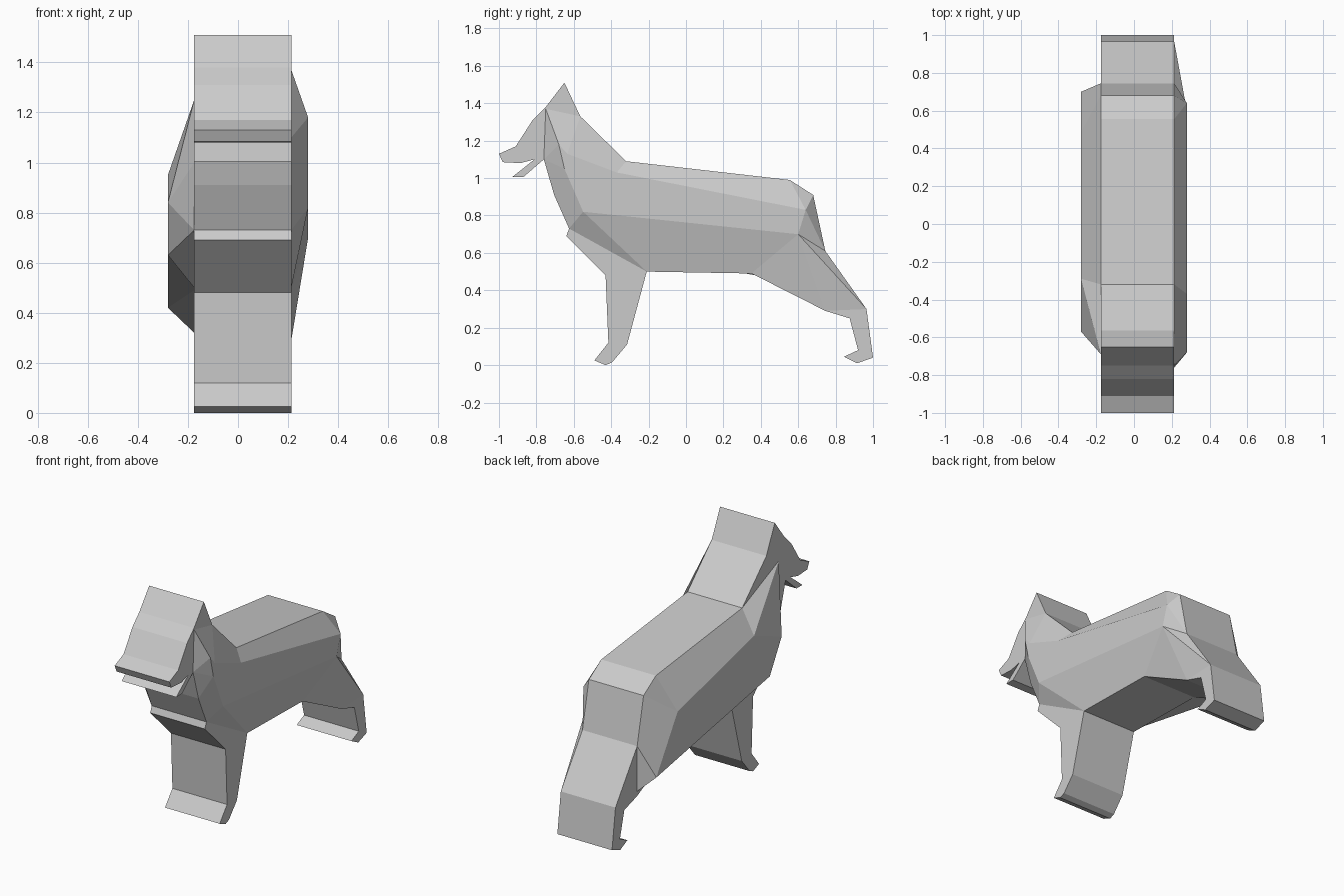
import bpy, bmesh

if "Cube" in bpy.data.objects:
    bpy.data.objects.remove(bpy.data.objects["Cube"])

X_LEFT, X_RIGHT, BULGE = -0.175, 0.213, 0.28


def make_object(name, bm):
    bmesh.ops.recalc_face_normals(bm, faces=bm.faces)
    mesh = bpy.data.meshes.new(name)
    bm.to_mesh(mesh)
    bm.free()
    obj = bpy.data.objects.new(name, mesh)
    bpy.context.collection.objects.link(obj)
    return obj


def extrude_profile(name, pts, x0, x1):
    bm = bmesh.new()
    face = bm.faces.new([bm.verts.new((x0, y, z)) for y, z in pts])
    new = bmesh.ops.extrude_face_region(bm, geom=[face], use_keep_orig=True)["geom"]
    verts = [v for v in new if isinstance(v, bmesh.types.BMVert)]
    bmesh.ops.translate(bm, verts=verts, vec=(x1 - x0, 0, 0))
    return make_object(name, bm)


def bulge(name, base, cap, pairs, x0, x1, outward):
    """Joins a base outline to a smaller raised outline, following index pairs."""
    bm = bmesh.new()
    b = [bm.verts.new((x0, y, z)) for y, z in base]
    c = [bm.verts.new((x1, y, z)) for y, z in cap]
    for i, (p, q) in enumerate(pairs):
        r, s = pairs[(i + 1) % len(pairs)]
        loop = list(dict.fromkeys([b[p], b[r], c[s], c[q]]))
        if len(loop) > 2:
            bm.faces.new(loop)
    top = bm.faces.new(c)
    obj = make_object(name, bm)
    # make the raised face point outward
    if obj.data.polygons[-1].normal.x * outward < 0:
        obj.data.flip_normals()
    return obj


# dog silhouette: head, back, hind leg, belly, front leg, chest, jaw
outline = [
    (-1.0, 1.13), (-0.91, 1.17), (-0.82, 1.31), (-0.75, 1.38), (-0.65, 1.51),
    (-0.565, 1.33), (-0.32, 1.09), (0.555, 0.99), (0.68, 0.91), (0.745, 0.61),
    (0.965, 0.30), (1.0, 0.04), (0.915, 0.01), (0.845, 0.045), (0.92, 0.08),
    (0.875, 0.25), (0.745, 0.29), (0.35, 0.49), (-0.21, 0.50), (-0.315, 0.11),
    (-0.395, 0.015), (-0.43, 0.0), (-0.49, 0.025), (-0.415, 0.12), (-0.43, 0.48),
    (-0.64, 0.69), (-0.625, 0.73), (-0.705, 0.91), (-0.76, 1.10), (-0.87, 1.005),
    (-0.93, 1.005), (-0.81, 1.10), (-0.885, 1.08), (-0.98, 1.085)]
extrude_profile("dog_body", outline, X_LEFT, X_RIGHT)

# right flank
base_r = [(-0.75, 1.37), (-0.565, 1.33), (-0.32, 1.09), (0.555, 0.99), (0.68, 0.91),
          (0.745, 0.61), (0.965, 0.30), (0.745, 0.29), (0.35, 0.49), (-0.21, 0.50),
          (-0.625, 0.73), (-0.705, 0.91), (-0.76, 1.10)]
cap_r = [(-0.68, 1.18), (-0.635, 1.13), (-0.37, 1.03), (0.64, 0.83), (0.60, 0.70),
         (-0.55, 0.82), (-0.65, 1.05)]
pairs_r = [(0, 0), (1, 1), (2, 2), (3, 3), (4, 3), (5, 3), (5, 4), (6, 4), (7, 4),
           (8, 4), (9, 5), (10, 5), (11, 6), (12, 6), (12, 0)]
bulge("right_flank", base_r, cap_r, pairs_r, X_RIGHT, BULGE, 1)

# left flank
base_l = [(-0.69, 1.25), (-0.32, 1.09), (0.555, 0.99), (0.68, 0.91), (0.745, 0.61),
          (0.745, 0.32), (0.35, 0.49), (-0.21, 0.50), (-0.625, 0.73), (-0.68, 1.0)]
cap_l = [(-0.57, 0.84), (-0.29, 0.95), (0.485, 0.76), (0.70, 0.42), (-0.45, 0.63)]
pairs_l = [(0, 0), (0, 1), (1, 1), (2, 2), (3, 2), (4, 3), (5, 3), (6, 3), (7, 4),
           (8, 4), (8, 0), (9, 0)]
bulge("left_flank", base_l, cap_l, pairs_l, X_LEFT, -BULGE, -1)
